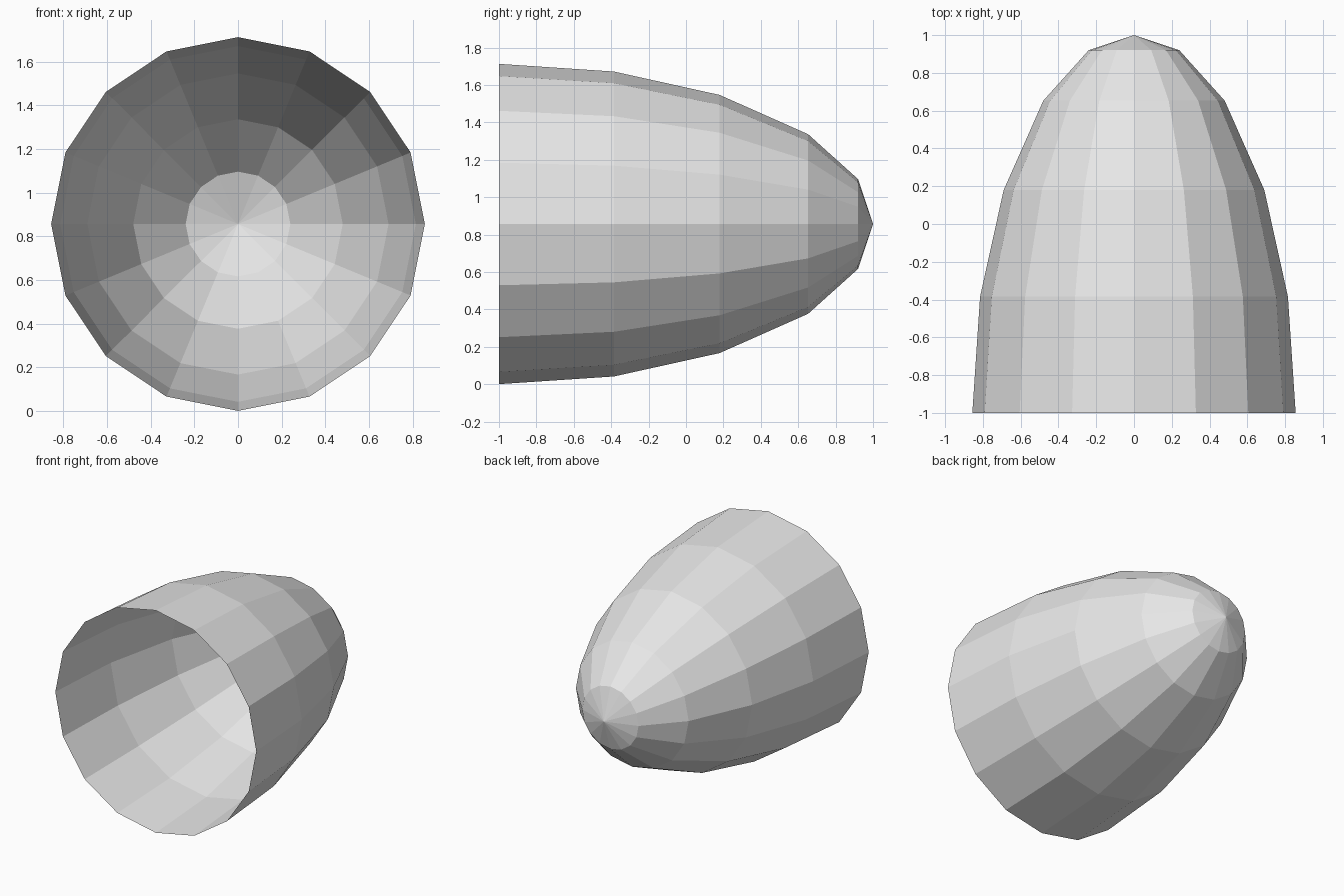
import bpy, bmesh, math

if "Cube" in bpy.data.objects:
    bpy.data.objects.remove(bpy.data.objects["Cube"])

SIDES = 16
CENTRE_Z = 0.857
# (y, radius) from the open rim to the last ring before the tip
PROFILE = [(-1.0, 0.856), (-0.385, 0.815), (0.18, 0.69), (0.653, 0.48), (0.92, 0.24)]

grey = bpy.data.materials.new("plain grey")
grey.diffuse_color = (0.8, 0.8, 0.8, 1)
grey.use_nodes = True
grey.node_tree.nodes["Principled BSDF"].inputs["Base Color"].default_value = grey.diffuse_color

# Open hollow dome lying on its side
bm = bmesh.new()
rings = []
for y, r in PROFILE:
    angles = [2 * math.pi * i / SIDES for i in range(SIDES)]
    rings.append([bm.verts.new((r * math.cos(a), y, CENTRE_Z + r * math.sin(a))) for a in angles])
tip = bm.verts.new((0, 1, CENTRE_Z))

# Side panels, wound so that they face outward
for a, b in zip(rings, rings[1:]):
    for i in range(SIDES):
        j = (i + 1) % SIDES
        bm.faces.new((a[i], a[j], b[j], b[i])[::-1])

# Fan of triangles at the tip
last = rings[-1]
for i in range(SIDES):
    bm.faces.new((tip, last[(i + 1) % SIDES], last[i]))

# Flip everything if the first panel points toward the axis
bm.normal_update()
bm.faces.ensure_lookup_table()
f = bm.faces[0]
c = f.calc_center_median()
if f.normal.x * c.x + f.normal.z * (c.z - CENTRE_Z) < 0:
    bmesh.ops.reverse_faces(bm, faces=bm.faces[:])

mesh = bpy.data.meshes.new("dome_shell")
bm.to_mesh(mesh)
bm.free()
mesh.materials.append(grey)
shell = bpy.data.objects.new("dome_shell", mesh)
bpy.context.collection.objects.link(shell)
